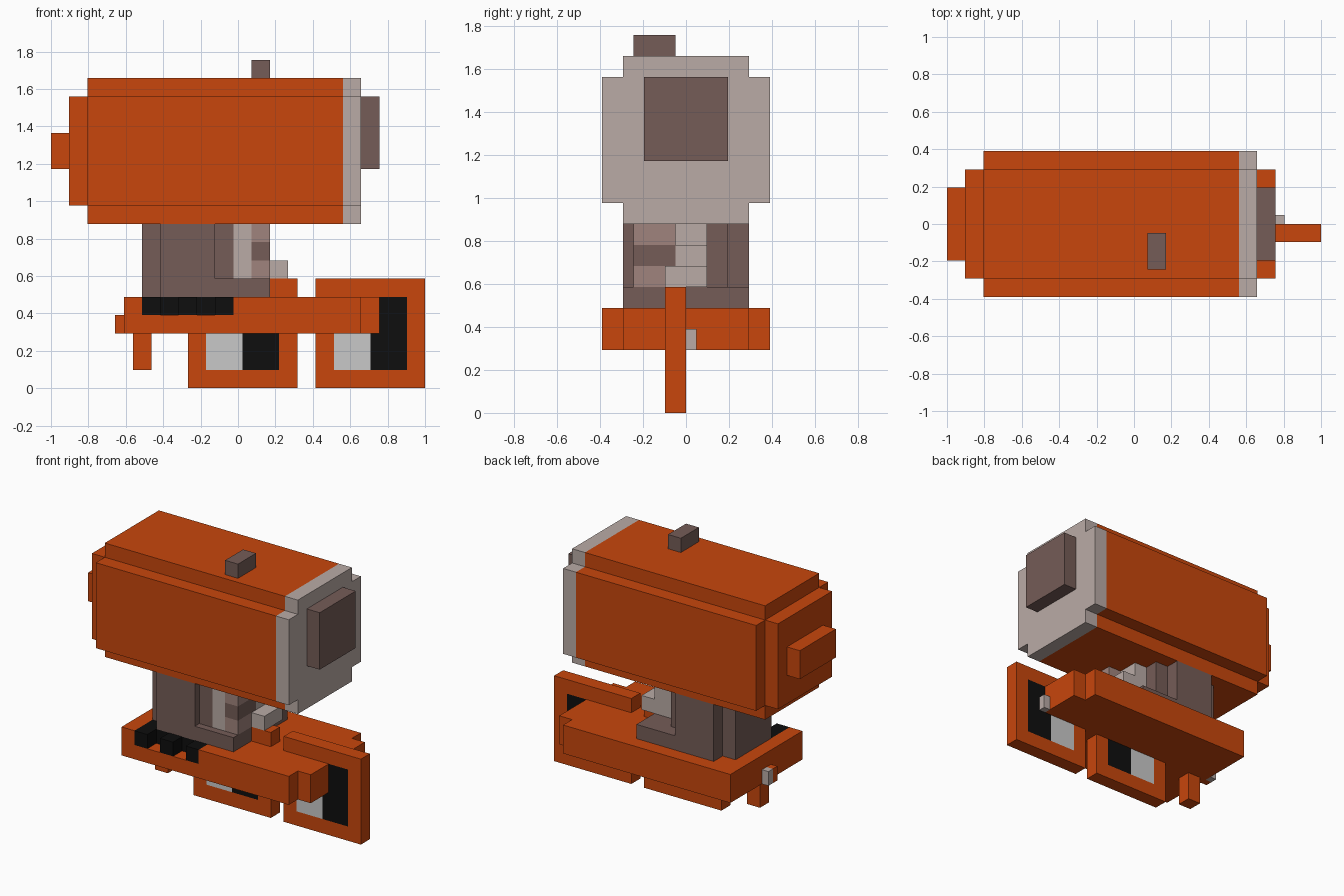
import bpy

if "Cube" in bpy.data.objects:
    bpy.data.objects.remove(bpy.data.objects["Cube"])

U = 2 / 20.5  # one block of the grid the model is built on


def material(name, rgb):
    m = bpy.data.materials.new(name)
    m.diffuse_color = (*rgb, 1)
    m.use_nodes = True
    m.node_tree.nodes["Principled BSDF"].inputs["Base Color"].default_value = m.diffuse_color
    return m


ORANGE = material("orange", (0.578, 0.061, 0.0037))
GREY = material("light warm grey", (0.491, 0.407, 0.381))
DARK = material("dark brown grey", (0.178, 0.107, 0.095))
ROSE = material("rosy grey", (0.352, 0.231, 0.205))
WHITE = material("white", (0.584, 0.584, 0.584))
BLACK = material("black", (0.0044, 0.0044, 0.0044))


def box(name, mat, x, y, z):
    """Block from (min, max) ranges in grid units; x counts from the left end."""
    bpy.ops.mesh.primitive_cube_add(size=1)
    o = bpy.context.object
    o.name = name
    spans = ((x[0] - 10.25, x[1] - 10.25), y, z)
    o.location = [(a + b) / 2 * U for a, b in spans]
    o.scale = [(b - a) * U for a, b in spans]
    bpy.ops.object.transform_apply(location=True, rotation=False, scale=True)
    o.data.materials.append(mat)
    return o


def barrel(name, mat, x):
    """Long block with notched corners: a wide slab with narrower top and bottom slabs."""
    box(name + "_middle", mat, x, (-4, 4), (10, 16))
    box(name + "_top", mat, x, (-3, 3), (16, 17))
    box(name + "_bottom", mat, x, (-3, 3), (9, 10))


# Head
barrel("head", ORANGE, (2, 16))
barrel("head_rim", GREY, (16, 17))
box("head_front_plate", DARK, (17, 18), (-2, 2), (12, 16))
box("head_back_step", ORANGE, (1, 2), (-3, 3), (10, 16))
box("head_back_knob", ORANGE, (0, 1), (-2, 2), (12, 14))
box("head_top_sight", DARK, (11, 12), (-2.5, -0.5), (17, 18))

# Neck and its stepped inner parts
box("neck_foot", DARK, (6, 12), (-3, 3), (5, 6))
box("neck_back", DARK, (5, 6), (-2, 2), (5, 9))
box("neck_column", DARK, (6, 9), (-3, 3), (6, 9))
box("neck_front", DARK, (9, 10), (-2.5, 2), (6, 9))
box("neck_core", GREY, (10, 11), (-2.5, 1), (6, 9))
box("neck_step_middle", GREY, (11, 12), (-0.5, 1), (7, 8))
box("neck_step_low", GREY, (11, 13), (-1, 1), (6, 7))
box("grip_top", ROSE, (11, 12), (-2.5, -0.5), (8, 9))
box("grip_middle", DARK, (11, 12), (-2.5, -0.5), (7, 8))
box("grip_low", ROSE, (11, 12), (-2.5, -1), (6, 7))

# Base slab with a black toothed strip along the front edge
box("base_lower", ORANGE, (4, 17), (-4, 4), (3, 4))
box("base_upper", ORANGE, (4, 17), (-2, 4), (4, 5))
box("base_edge_left", ORANGE, (4, 5), (-4, -2), (4, 5))
box("base_edge_right", ORANGE, (10, 17), (-4, -2), (4, 5))
box("base_tip", ORANGE, (17, 18), (-3, 3), (3, 5))
box("black_strip", BLACK, (5, 10), (-3, -2), (4, 5))
for i in range(3):
    box(f"black_tooth_{i + 1}", BLACK, (5 + 2 * i, 6 + 2 * i), (-4, -3), (4, 5))

# Small end tabs
box("left_tab", ORANGE, (3.5, 4), (-0.5, 0), (3, 4))
box("left_tab_back", GREY, (3.5, 4), (0, 0.5), (3, 4))
box("right_tab", GREY, (18, 18.5), (0, 0.5), (3, 4))

# Square spectacles running through the base
Y = (-1, 0)
for side, x in (("left", 7.5), ("right", 14.5)):
    box(side + "_frame_bottom", ORANGE, (x, x + 6), Y, (0, 1))
    box(side + "_frame_top", ORANGE, (x, x + 6), Y, (5, 6))
    box(side + "_frame_inner", ORANGE, (x, x + 1), Y, (1, 5))
    box(side + "_frame_outer", ORANGE, (x + 5, x + 6), Y, (1, 5))
    box(side + "_lens_white", WHITE, (x + 1, x + 3), Y, (1, 5))
    box(side + "_lens_black", BLACK, (x + 3, x + 5), Y, (1, 5))
box("spectacles_ear_hook", ORANGE, (4.5, 5.5), Y, (1, 3.5))
